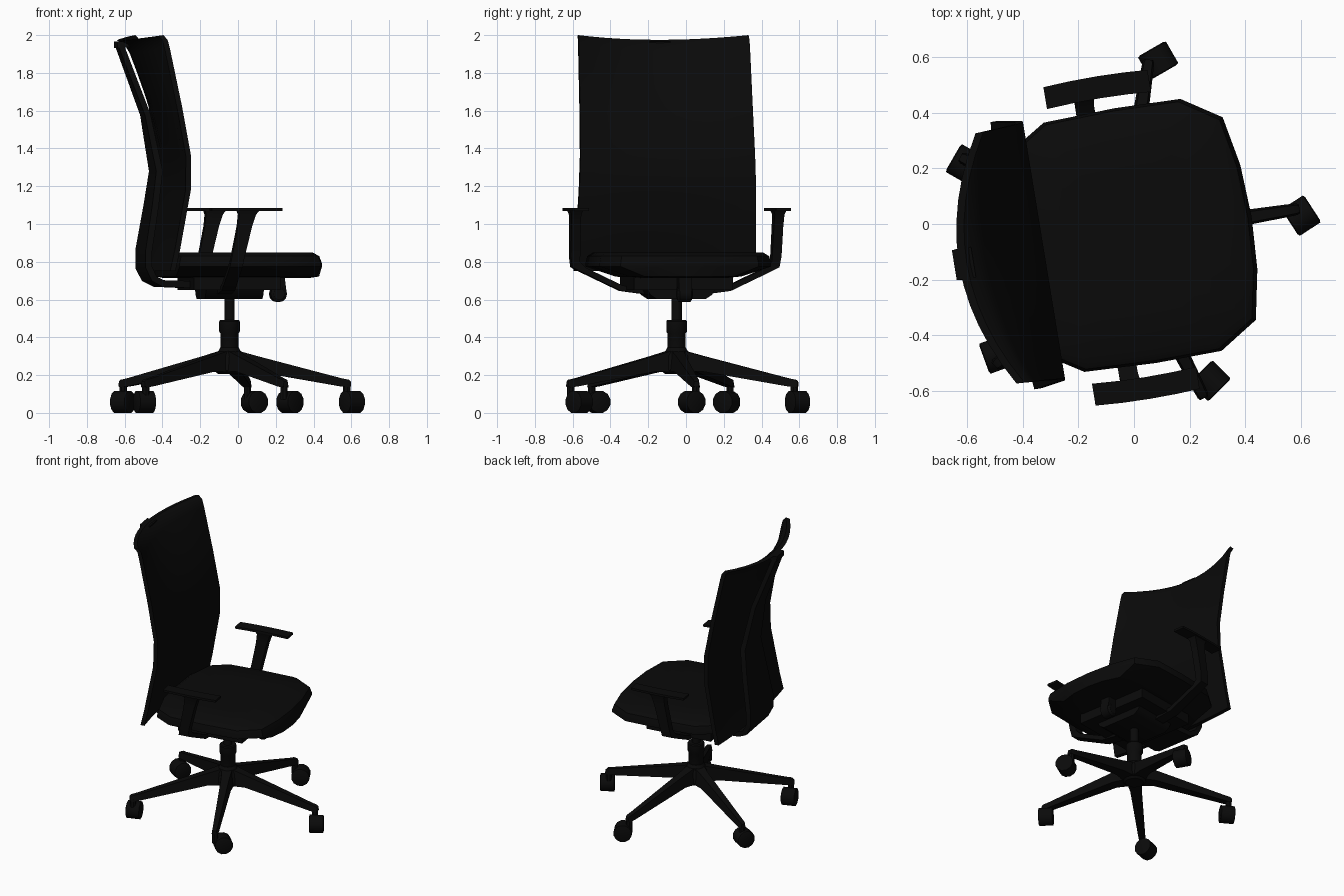
import bpy, bmesh, math
from mathutils import Matrix, Vector

if "Cube" in bpy.data.objects:
    bpy.data.objects.remove(bpy.data.objects["Cube"])

black = bpy.data.materials.new("near black")
black.diffuse_color = (0.003, 0.003, 0.003, 1)
black.use_nodes = True
black.node_tree.nodes["Principled BSDF"].inputs["Base Color"].default_value = black.diffuse_color

# Chair frame: u forward, v left, z up; turned slightly on the floor
CHAIR = Matrix.Translation((-0.045, -0.05, 0)) @ Matrix.Rotation(math.radians(9.3), 4, 'Z')


def loft(name, rings, mat=CHAIR):
    """Skin a list of equal-length closed rings and cap both ends."""
    bm = bmesh.new()
    vs = [[bm.verts.new(mat @ Vector(p)) for p in r] for r in rings]
    n = len(rings[0])
    for a, b in zip(vs, vs[1:]):
        for i in range(n):
            j = (i + 1) % n
            bm.faces.new((a[i], a[j], b[j], b[i]))
    bm.faces.new(vs[0][::-1])
    bm.faces.new(vs[-1])
    bmesh.ops.recalc_face_normals(bm, faces=bm.faces)
    me = bpy.data.meshes.new(name)
    bm.to_mesh(me)
    bm.free()
    me.materials.append(black)
    ob = bpy.data.objects.new(name, me)
    bpy.context.collection.objects.link(ob)
    return ob


def lathe(name, profile, mat=CHAIR, n=16):
    """Turn (radius, z) points around the local z axis."""
    loft(name, [[(r * math.cos(2 * math.pi * i / n), r * math.sin(2 * math.pi * i / n), z)
                 for i in range(n)] for r, z in profile], mat)


def along(a, w, z):
    return (a, w, z)


def strip(name, path, place=along):
    """Flat bar along (a, z, half width, thickness) points."""
    rings = []
    for i, (a, z, w, t) in enumerate(path):
        p, q = path[max(i - 1, 0)], path[min(i + 1, len(path) - 1)]
        d = Vector((q[0] - p[0], q[1] - p[1])).normalized()
        na, nz = -d.y * t / 2, d.x * t / 2
        rings.append([place(a + na, w, z + nz), place(a + na, -w, z + nz),
                      place(a - na, -w, z - nz), place(a - na, w, z - nz)])
    loft(name, rings)


# Seat cushion
half = [(0.475, 0), (0.465, 0.19), (0.43, 0.37), (0.29, 0.46), (0.05, 0.465),
        (-0.21, 0.455), (-0.33, 0.38), (-0.38, 0.2)]
outline = half + [(-0.385, 0)] + [(u, -v) for u, v in half[:0:-1]]
loft("seat", [[(u * su, v * sv, z) for u, v in outline] for su, sv, z in
              [(0.9, 0.5, 0.715), (0.99, 0.65, 0.722), (1, 1, 0.775), (1, 1, 0.79),
               (0.97, 0.98, 0.83), (0.9, 0.92, 0.848), (0.5, 0.5, 0.85)]])

# Curved backrest: z, edge u, centre sag, half width
back = [(0.75, -0.37, 0.03, 0.488), (0.86, -0.345, 0.02, 0.484), (1.18, -0.285, 0.0, 0.474),
        (1.36, -0.283, 0.0, 0.468), (1.62, -0.33, 0.04, 0.463), (1.93, -0.395, 0.1, 0.459),
        (1.975, -0.407, 0.12, 0.458), (2.0, -0.43, 0.135, 0.457)]
COLS, rings = 12, []
for z, u, sag, w in back:
    front, rear = [], []
    for i in range(COLS + 1):
        s = -1 + 2 * i / COLS
        uu = u - sag * (1 - s * s)
        zz = z - (0.025 * (1 - s * s) if z > 1.9 else 0)
        front.append((uu, s * w, zz))
        rear.append((uu - 0.028, s * w, zz - (0.005 if z > 1.99 else 0)))
    rings.append(front + rear[::-1])
loft("backrest", rings)

# Tapering spine that runs from under the seat up behind the backrest
strip("back_spine", [(-0.1, 0.675, 0.14, 0.04), (-0.38, 0.685, 0.15, 0.035), (-0.43, 0.71, 0.165, 0.035),
                     (-0.46, 0.77, 0.17, 0.035), (-0.46, 0.86, 0.17, 0.035), (-0.42, 1.1, 0.145, 0.035),
                     (-0.395, 1.28, 0.12, 0.035), (-0.452, 1.58, 0.08, 0.03), (-0.59, 1.945, 0.055, 0.03)])
strip("spine_top_clip", [(-0.61, 1.95, 0.055, 0.035), (-0.54, 1.952, 0.055, 0.03)])

# Seat pan and tilt mechanism
strip("seat_pan", [(-0.235, 0.69, 0.265, 0.08), (0.23, 0.69, 0.265, 0.08)])
loft("tilt_mechanism", [[(s * 0.155, t * w, z) for s, t in ((1, 1), (-1, 1), (-1, -1), (1, -1))]
                        for w, z in ((0.13, 0.602), (0.165, 0.625), (0.19, 0.67))])
KNOB = CHAIR @ Matrix.Translation((0.26, 0, 0.63)) @ Matrix.Rotation(math.pi / 2, 4, 'X')
lathe("tension_knob", [(0.03, -0.04), (0.044, -0.03), (0.044, 0.03), (0.03, 0.04)], KNOB, 12)
strip("knob_bracket", [(0.25, 0.72, 0.035, 0.08), (0.265, 0.64, 0.035, 0.07)])

# Armrests: post, under-seat strut and pad on each side
for side, label in ((1, "left"), (-1, "right")):
    def place(a, w, z):
        return (-0.055 + max(0, z - 0.78) * 0.22 + w, side * a, z)
    strip(label + "_arm_post", [(0.545, 1.075, 0.058, 0.07), (0.545, 1.05, 0.045, 0.052),
                                (0.543, 0.99, 0.038, 0.05), (0.54, 0.83, 0.034, 0.05),
                                (0.535, 0.785, 0.034, 0.05), (0.49, 0.755, 0.034, 0.03),
                                (0.29, 0.66, 0.036, 0.03), (0.1, 0.635, 0.04, 0.03)], place)
    bow = [(u, 0.549 - 0.2 * u * u) for u in (-0.195, -0.1, 0, 0.1, 0.185)]
    pad = [(u + 0.005, side * (v + 0.04)) for u, v in bow] + \
          [(u + 0.005, side * (v - 0.04)) for u, v in bow[::-1]]
    loft(label + "_arm_pad", [[(u, v, z) for u, v in pad] for z in (1.07, 1.085)])

# Gas column and hub
lathe("gas_column", [(0.028, 0.45), (0.028, 0.63)])
lathe("column_sleeve", [(0.048, 0.3), (0.048, 0.42), (0.055, 0.43), (0.055, 0.485), (0.05, 0.492)])
lathe("base_hub", [(0.06, 0.205), (0.085, 0.225), (0.075, 0.3), (0.05, 0.345)])

# Five-arm base with swivelled casters: wheel x, y and roll direction
casters = [(0.603, 0.03, -57), (0.087, 0.59, 30), (-0.61, 0.215, 240), (-0.495, -0.47, 110), (0.275, -0.565, 45)]
for k, (cx, cy, yaw) in enumerate(casters):
    arm = CHAIR @ Matrix.Rotation(2 * math.pi * k / 5, 4, 'Z')
    rings = []
    for r, w, lo, hi in [(0.02, 0.05, 0.215, 0.335), (0.14, 0.038, 0.22, 0.302),
                         (0.6, 0.023, 0.14, 0.183), (0.64, 0.021, 0.135, 0.175), (0.65, 0.016, 0.14, 0.165)]:
        rings.append([(r, w, lo), (r, -w, lo), (r, -w * 0.7, hi), (r, w * 0.7, hi)])
    loft(f"base_arm_{k + 1}", rings, arm)
    lathe(f"caster_stem_{k + 1}", [(0.02, 0.07), (0.02, 0.15)], arm @ Matrix.Translation((0.63, 0, 0)), 8)
    axle = (Matrix.Translation((cx, cy, 0.058)) @ Matrix.Rotation(math.radians(yaw), 4, 'Z')
            @ Matrix.Rotation(math.pi / 2, 4, 'X') @ Matrix.Rotation(math.pi / 12, 4, 'Z'))
    lathe(f"caster_{k + 1}", [(0.05, -0.048), (0.06, -0.044), (0.06, 0.044), (0.05, 0.048)], axle, 12)

# Smooth shading with crisp edges
bpy.ops.object.select_all(action='SELECT')
bpy.context.view_layer.objects.active = bpy.data.objects["seat"]
bpy.ops.object.shade_smooth_by_angle(angle=math.radians(35))
